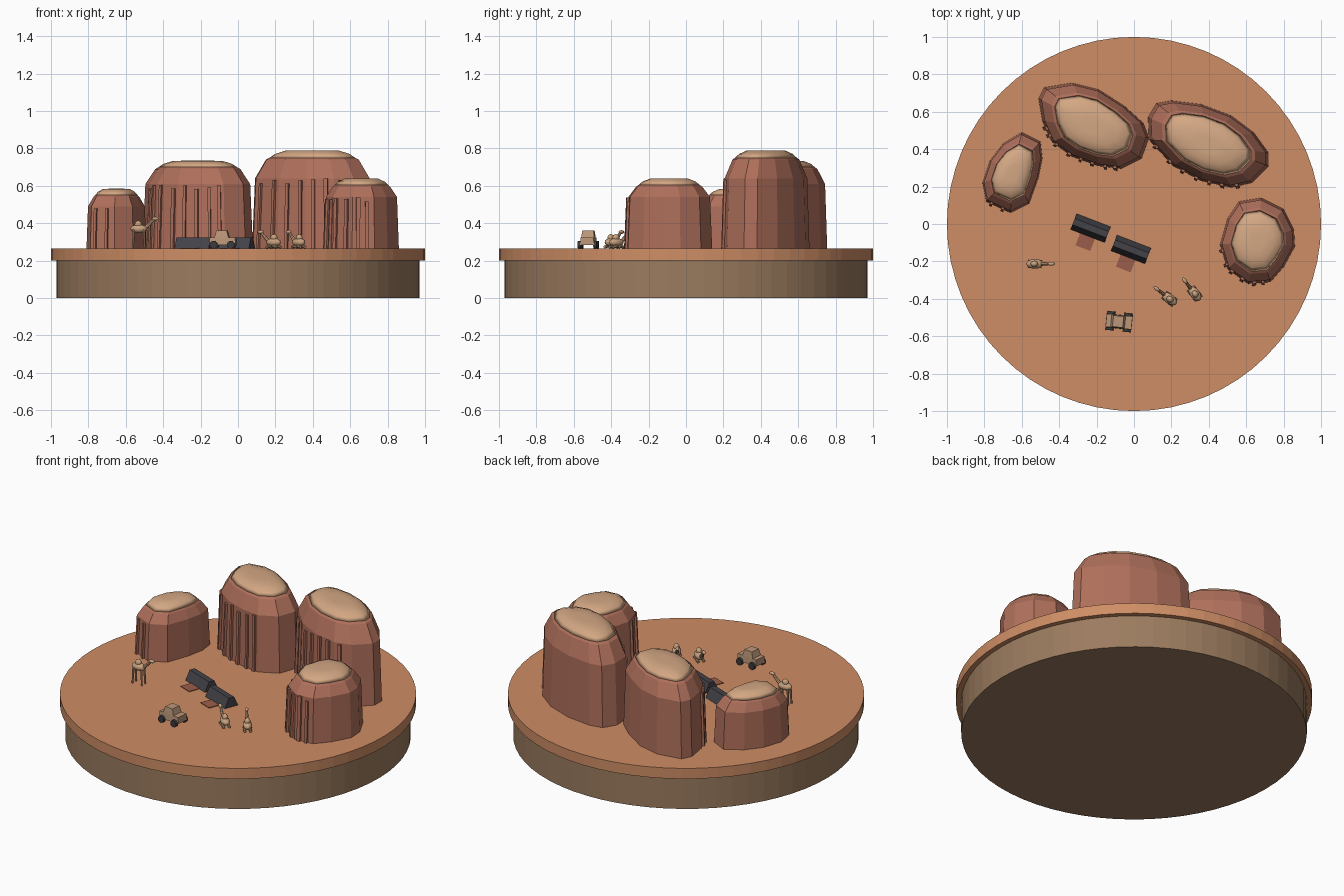
import bpy, bmesh, math, random
from mathutils import Matrix, Vector

random.seed(4)
if "Cube" in bpy.data.objects:
    bpy.data.objects.remove(bpy.data.objects["Cube"])


def material(name, r, g, b):
    m = bpy.data.materials.new(name)
    m.use_nodes = True
    m.diffuse_color = (r, g, b, 1)
    m.node_tree.nodes["Principled BSDF"].inputs["Base Color"].default_value = (r, g, b, 1)
    return m


SAND = material("orange_sand", .62, .27, .13)
EARTH = material("brown_earth", .33, .2, .115)
ROCK = material("red_rock", .43, .16, .105)
CAP = material("pale_rock", .66, .39, .23)
CLOTH = material("dark_cloth", .055, .055, .065)
RUG = material("red_rug", .33, .11, .07)
HIDE = material("camel_hide", .58, .36, .21)
PAINT = material("beige_paint", .5, .31, .19)
RUBBER = material("rubber", .045, .045, .05)
GROUND = .265


def finish(name, bm, mat, smooth=False):
    bmesh.ops.recalc_face_normals(bm, faces=bm.faces)
    mesh = bpy.data.meshes.new(name)
    for f in bm.faces:
        f.smooth = smooth
    bm.to_mesh(mesh)
    bm.free()
    mesh.materials.append(mat)
    obj = bpy.data.objects.new(name, mesh)
    bpy.context.collection.objects.link(obj)
    return obj


def add_loft(bm, rings):
    """Skin a stack of equal-length rings and close both ends."""
    loops = [[bm.verts.new(p) for p in ring] for ring in rings]
    for low, high in zip(loops, loops[1:]):
        for i in range(len(low)):
            j = (i + 1) % len(low)
            bm.faces.new((low[i], low[j], high[j], high[i]))
    bm.faces.new(loops[0][::-1])
    bm.faces.new(loops[-1])


def rect(cx, cy, w, d, z):
    return [Vector((cx + sx * w / 2, cy + sy * d / 2, z))
            for sx, sy in ((-1, -1), (1, -1), (1, 1), (-1, 1))]


def block(name, mat, place, low, high):
    """Box or tapered box between two rectangles, moved by a matrix."""
    bm = bmesh.new()
    add_loft(bm, [[place @ p for p in rect(*r)] for r in (low, high)])
    return finish(name, bm, mat)


def cylinder(name, mat, place, radius, depth, sides):
    bm = bmesh.new()
    bmesh.ops.create_cone(bm, cap_ends=True, segments=sides, radius1=radius,
                          radius2=radius, depth=depth, matrix=place)
    return finish(name, bm, mat)


def ball(name, mat, place, centre, size):
    bm = bmesh.new()
    m = place @ Matrix.Translation(centre) @ Matrix.Diagonal((*size, 1))
    bmesh.ops.create_uvsphere(bm, u_segments=14, v_segments=8, radius=1, matrix=m)
    return finish(name, bm, mat, True)


def limb(name, mat, place, a, b, r1, r2):
    """Tapered round rod from a to b."""
    a, b = Vector(a), Vector(b)
    turn = (b - a).to_track_quat("Z", "Y").to_matrix().to_4x4()
    bm = bmesh.new()
    bmesh.ops.create_cone(bm, cap_ends=True, segments=8, radius1=r1, radius2=r2,
                          depth=(b - a).length,
                          matrix=place @ Matrix.Translation((a + b) / 2) @ turn)
    return finish(name, bm, mat)


def placed(x, y, degrees):
    return Matrix.Translation((x, y, GROUND)) @ Matrix.Rotation(math.radians(degrees), 4, "Z")


def mesa(name, outline, shoulder, rim, top):
    pts = [Vector((x, y, 0)) for x, y in outline]
    mid = Vector([(max(p[k] for p in pts) + min(p[k] for p in pts)) / 2 for k in range(3)])

    def ring(scale, z):
        return [mid + (p - mid) * scale + Vector((0, 0, z)) for p in pts]

    # faceted rock body
    bm = bmesh.new()
    add_loft(bm, [ring(1, GROUND), ring(.95, shoulder), ring(.77, rim - .01), ring(.71, rim)])
    finish(name + "_rock", bm, ROCK)
    # soft pale crown
    bm = bmesh.new()
    add_loft(bm, [ring(.71, rim), ring(.62, rim + (top - rim) * .5),
                  ring(.45, top - .002), ring(.2, top)])
    finish(name + "_crown", bm, CAP, True)
    # upright ribs on the walls that face the camp
    bm = bmesh.new()
    for a, b in zip(pts, pts[1:] + pts[:1]):
        along = (b - a).normalized()
        out = Vector((along.y, -along.x, 0))
        if out.dot(Vector((-.5, -.86, 0))) < .7:
            continue
        count = max(1, round((b - a).length / .08))
        for i in range(count):
            foot = a.lerp(b, (i + random.uniform(.3, .7)) / count)
            half, deep = along * random.uniform(.007, .011), out * .013
            corners = [foot - half - deep, foot + half - deep,
                       foot + half + deep, foot - half + deep]
            lean = (mid - foot) * .05
            height = shoulder - random.uniform(0, .03)
            add_loft(bm, [[c + Vector((0, 0, GROUND)) for c in corners],
                          [c + lean + Vector((0, 0, height)) for c in corners]])
    finish(name + "_ribs", bm, ROCK)


def camel(name, place, standing):
    lift = .105 if standing else .033
    ball(name + "_body", HIDE, place, (0, 0, lift), (.046, .026, .023))
    ball(name + "_hump", HIDE, place, (-.003, 0, lift + .024), (.02, .017, .02))
    limb(name + "_neck", HIDE, place, (.035, 0, lift + .005), (.08, 0, lift + .05), .011, .007)
    ball(name + "_head", HIDE, place, (.088, 0, lift + .055), (.02, .01, .01))
    for sx in (-1, 1):
        for sy in (-1, 1):
            leg = f"{name}_{'front' if sx > 0 else 'back'}_{'left' if sy > 0 else 'right'}_leg"
            if standing:
                limb(leg, HIDE, place, (sx * .032, sy * .017, 0),
                     (sx * .027, sy * .013, lift), .005, .007)
            else:
                limb(leg, HIDE, place, (sx * .036, sy * .016, .008),
                     (sx * .008, sy * .018, .012), .008, .008)


def tent(name, place):
    block(name + "_cover", CLOTH, place, (0, 0, .195, .09, 0), (0, 0, .195, .035, .058))
    block(name + "_rug", RUG, place, (0, -.08, .085, .07, 0), (0, -.08, .085, .07, .004))


def buggy(place):
    block("buggy_body", PAINT, place, (0, 0, .14, .075, .02), (0, 0, .138, .07, .06))
    block("buggy_cabin", PAINT, place, (-.005, 0, .075, .07, .06), (-.005, 0, .055, .06, .097))
    for sx in (-1, 1):
        for sy in (-1, 1):
            wheel = f"buggy_{'front' if sx > 0 else 'back'}_{'left' if sy > 0 else 'right'}_wheel"
            spot = Matrix.Translation((sx * .046, sy * .042, .02))
            cylinder(wheel, RUBBER, place @ spot @ Matrix.Rotation(math.pi / 2, 4, "X"),
                     .021, .018, 12)


# round plinth and sandy top
cylinder("plinth", EARTH, Matrix.Translation((0, 0, .1)), .97, .2, 64)
cylinder("sand_disc", SAND, Matrix.Translation((0, 0, .2325)), 1, .065, 64)

# four mesas, outlines run counter-clockwise
mesa("left_small_mesa".replace("left", "west"),
     [(-.6, .49), (-.7, .43), (-.77, .34), (-.81, .22), (-.79, .12), (-.66, .06),
      (-.56, .11), (-.51, .25), (-.49, .35), (-.5, .44)], .49, .55, .585)
mesa("back_west_mesa",
     [(-.33, .755), (-.48, .73), (-.51, .67), (-.49, .55), (-.44, .44), (-.33, .36),
      (-.19, .31), (-.07, .295), (.04, .35), (.08, .46), (.05, .54), (-.05, .63),
      (-.19, .72)], .61, .7, .735)
mesa("back_east_mesa",
     [(.2, .66), (.12, .645), (.075, .57), (.08, .45), (.21, .31), (.36, .23),
      (.52, .195), (.63, .22), (.72, .31), (.72, .38), (.64, .49), (.52, .58),
      (.36, .64)], .64, .75, .79)
mesa("east_small_mesa",
     [(.68, .14), (.56, .12), (.5, .03), (.46, -.11), (.5, -.24), (.61, -.32),
      (.73, -.31), (.8, -.23), (.86, -.12), (.855, -.03), (.8, .08)], .54, .605, .64)

# camp in the middle
tent("first_tent", placed(-.232, -.022, -21))
tent("second_tent", placed(-.016, -.136, -21))
camel("standing_camel", placed(-.53, -.213, 0), True)
camel("first_resting_camel", placed(.19, -.4, 142), False)
camel("second_resting_camel", placed(.325, -.372, 128), False)
buggy(placed(-.08, -.522, -6))
